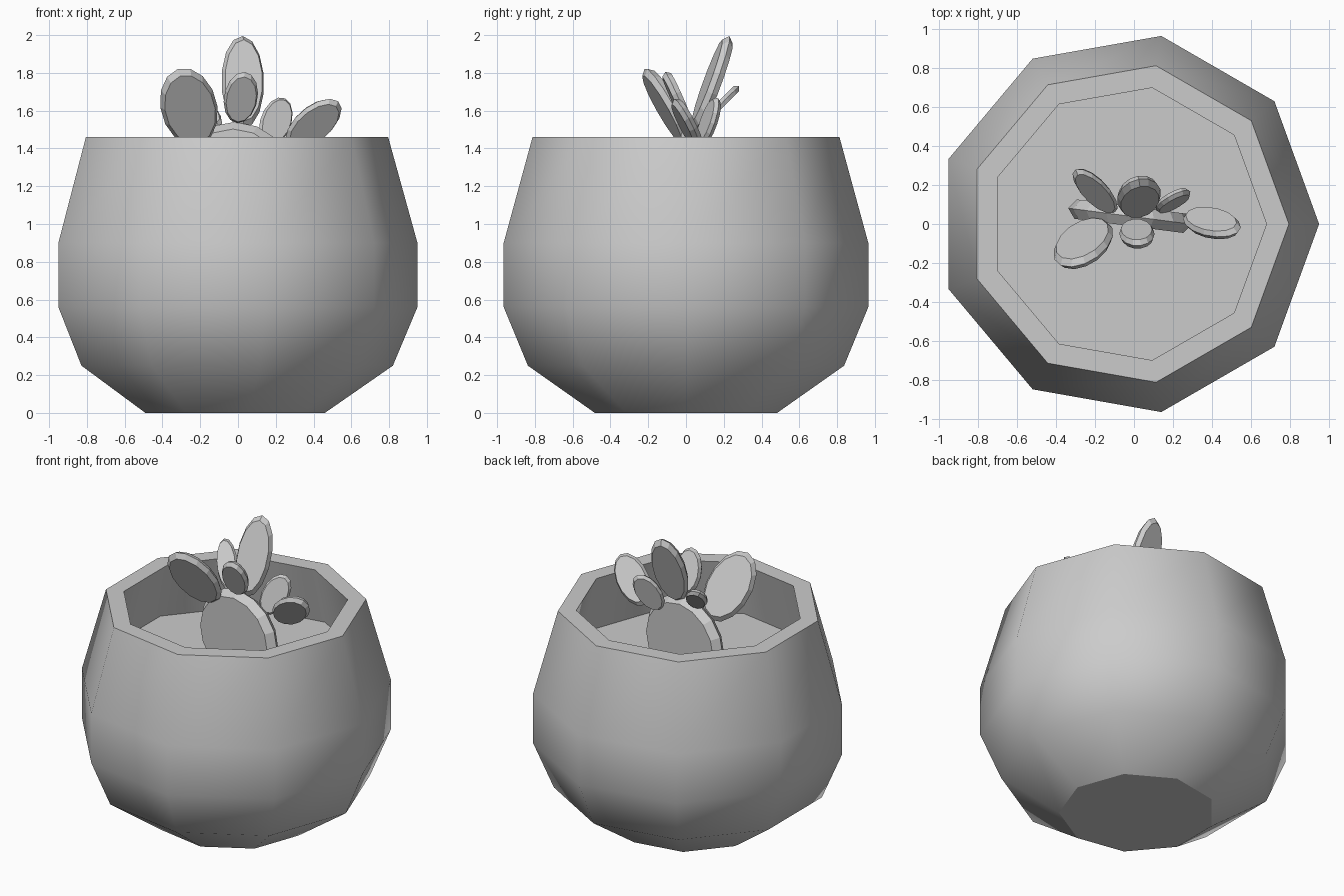
import bpy, bmesh
from math import cos, sin, pi
from mathutils import Vector

if "Cube" in bpy.data.objects:
    bpy.data.objects.remove(bpy.data.objects["Cube"])

SIDES = 9
POT_X = -0.03


def finish(bm, name):
    bmesh.ops.recalc_face_normals(bm, faces=bm.faces)
    me = bpy.data.meshes.new(name)
    bm.to_mesh(me)
    bm.free()
    ob = bpy.data.objects.new(name, me)
    bpy.context.collection.objects.link(ob)
    return ob


def skin(bm, rings, smooth=False):
    """Join consecutive vertex rings with quads."""
    n = len(rings[0])
    for a, b in zip(rings, rings[1:]):
        for i in range(n):
            j = (i + 1) % n
            bm.faces.new((a[i], a[j], b[j], b[i])).smooth = smooth


def ring(bm, r, z):
    return [bm.verts.new((POT_X + r * cos(2 * pi * i / SIDES),
                          r * sin(2 * pi * i / SIDES), z)) for i in range(SIDES)]


def pot():
    # (radius, height, sharp edge ring)
    profile = [(0.49, 0, True), (0.85, 0.25, False), (0.98, 0.56, False),
               (0.98, 0.90, False), (0.825, 1.46, True), (0.71, 1.46, True),
               (0.80, 1.07, True)]
    bm = bmesh.new()
    rings = [ring(bm, r, z) for r, z, _ in profile]
    skin(bm, rings, True)
    bm.faces.new(rings[0])
    for vs, (_, _, sharp) in zip(rings, profile):
        if sharp:
            for i in range(SIDES):
                e = bm.edges.get((vs[i], vs[(i + 1) % SIDES]))
                if e:
                    e.smooth = False
    finish(bm, "pot")


def soil():
    bm = bmesh.new()
    bm.faces.new(ring(bm, 0.80, 1.07))
    ob = finish(bm, "soil")
    if ob.data.polygons[0].normal.z < 0:
        ob.data.flip_normals()


def pad(name, centre, axis, width_dir, half_width, thick=0.06, n=14):
    """Flat oval cactus pad: axis = half length vector, bevelled edge."""
    c, a = Vector(centre), Vector(axis)
    w = Vector(width_dir)
    w = (w - w.project(a)).normalized()
    normal = w.cross(a).normalized()
    bm = bmesh.new()
    rings = []
    for s, h in ((0.88, -0.5), (1, 0), (0.88, 0.5)):
        rings.append([bm.verts.new(c + normal * h * thick
                                   + a * s * cos(2 * pi * i / n)
                                   + w * half_width * s * sin(2 * pi * i / n))
                      for i in range(n)])
    skin(bm, rings)
    bm.faces.new(rings[0])
    bm.faces.new(rings[-1])
    finish(bm, name)


pot()
soil()

# Main pad rising from the soil, then the smaller pads fanning out of it
pad("main_pad", (-0.02, 0.04, 1.23), (0, 0, 0.31), (1, -0.13, 0), 0.32, 0.10, 16)
pad("left_front_pad", (-0.26, -0.10, 1.62), (-0.06, -0.12, 0.20), (1, 0.25, 0), 0.15)
pad("tall_back_pad", (0.025, 0.14, 1.75), (0, 0.09, 0.245), (1, 0.2, 0), 0.115)
pad("small_front_pad", (0.015, -0.05, 1.67), (0.02, -0.06, 0.135), (1, 0.1, 0), 0.09, 0.05)
pad("left_back_pad", (-0.20, 0.17, 1.62), (-0.10, 0.11, 0.11), (1, 0, 0), 0.07, 0.04)
pad("right_back_pad", (0.20, 0.12, 1.54), (0.05, 0.05, 0.125), (0.9, 0.35, 0), 0.085, 0.04)
pad("right_pad", (0.40, 0.005, 1.53), (0.13, -0.05, 0.12), (0.69, 0.48, -0.54), 0.105, 0.05)
